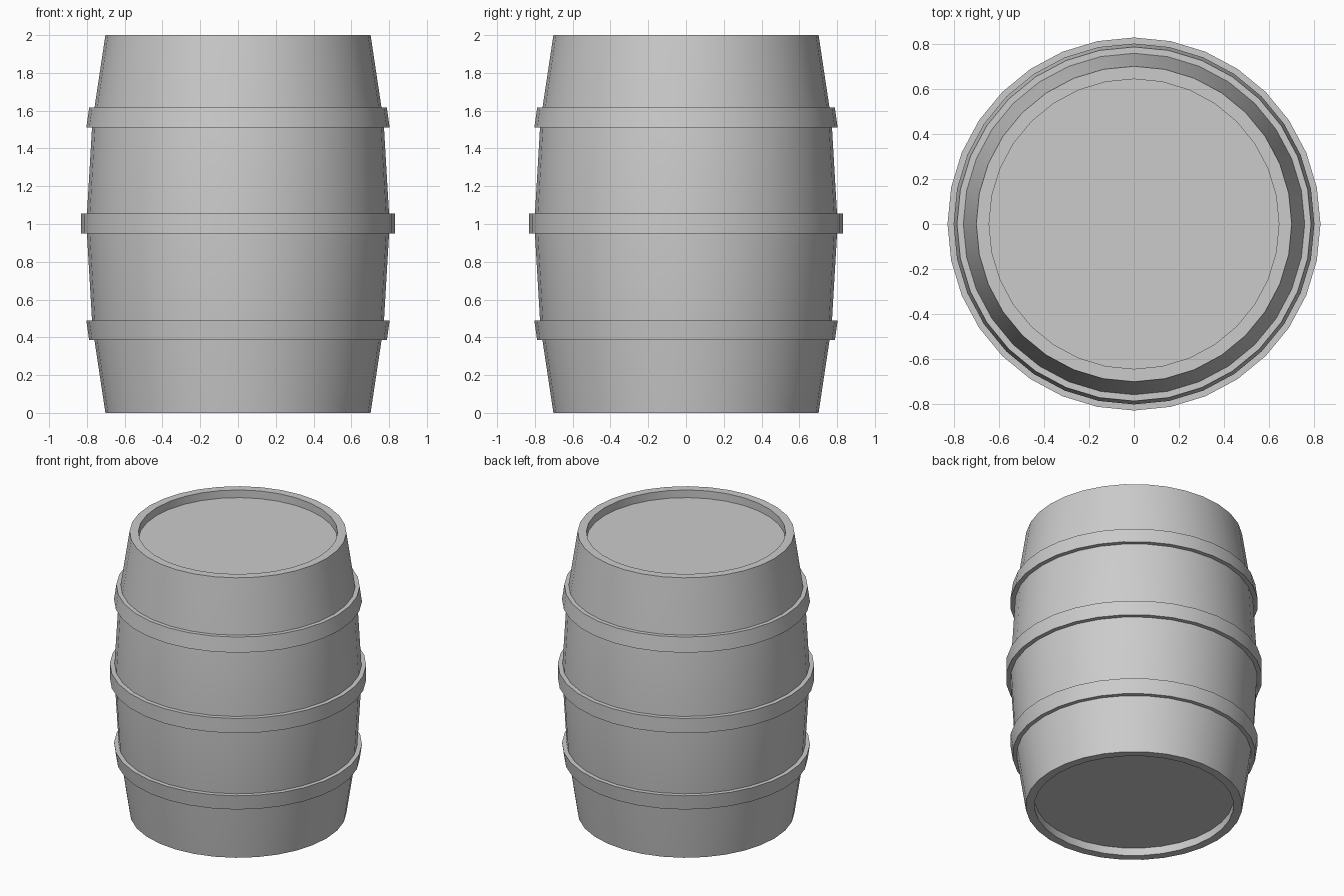
import bpy
import bmesh
from math import cos, sin, pi, radians

if "Cube" in bpy.data.objects:
    bpy.data.objects.remove(bpy.data.objects["Cube"])

SIDES = 32


def lathe(name, profile, closed=False):
    """Revolve (radius, z) points about z; open profiles get a flat cap at each end."""
    bm = bmesh.new()
    rings = [[bm.verts.new((r * cos(2 * pi * i / SIDES), r * sin(2 * pi * i / SIDES), z))
              for i in range(SIDES)] for r, z in profile]
    pairs = list(zip(rings, rings[1:]))
    if closed:
        pairs.append((rings[-1], rings[0]))
    else:
        bm.faces.new(rings[0])
        bm.faces.new(rings[-1])
    for a, b in pairs:
        for i in range(SIDES):
            j = (i + 1) % SIDES
            bm.faces.new((a[i], a[j], b[j], b[i]))
    bmesh.ops.recalc_face_normals(bm, faces=bm.faces)
    mesh = bpy.data.meshes.new(name)
    bm.to_mesh(mesh)
    bm.free()
    obj = bpy.data.objects.new(name, mesh)
    bpy.context.collection.objects.link(obj)
    bpy.ops.object.select_all(action='DESELECT')
    obj.select_set(True)
    bpy.context.view_layer.objects.active = obj
    bpy.ops.object.shade_smooth_by_angle(angle=radians(30))
    return obj


# Bulging body with a recessed head at each end
lower = [(0.645, 0.055), (0.645, 0.0), (0.702, 0.0), (0.76, 0.385),
         (0.773, 0.49), (0.80, 0.95)]
upper = [(r, 2.0 - z) for r, z in reversed(lower)]
lathe("barrel_body", lower + upper)


# Hoops: outer face follows the bulge, inner face tucked just into the body
def hoop(name, z0, z1, r0, r1, thick=0.035):
    lathe(name, [(r0 - thick, z0), (r0, z0), (r1, z1), (r1 - thick, z1)], closed=True)


hoop("lower_hoop", 0.385, 0.49, 0.788, 0.803)
hoop("middle_hoop", 0.95, 1.055, 0.83, 0.83)
hoop("upper_hoop", 1.512, 1.617, 0.803, 0.788)
